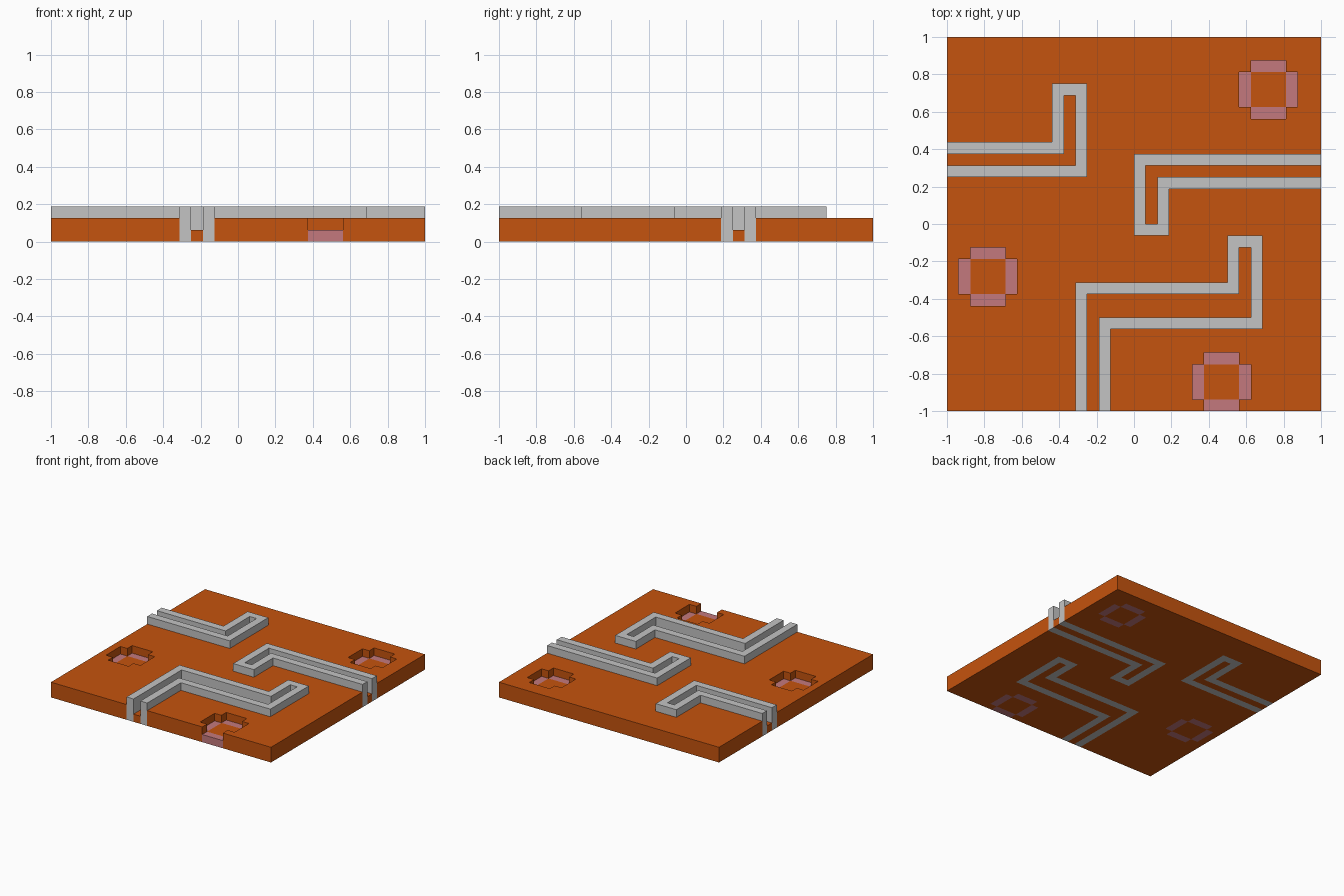
import bpy
import bmesh

if "Cube" in bpy.data.objects:
    bpy.data.objects.remove(bpy.data.objects["Cube"], do_unlink=True)

CELL = 1 / 16          # everything sits on a square grid of this size
EDGE = 16              # board half width in cells
BOARD_TOP, FLOOR_TOP, RAIL_TOP = 2, 1, 3


def material(name, rgb):
    mat = bpy.data.materials.new(name)
    mat.use_nodes = True
    mat.diffuse_color = (*rgb, 1)
    mat.node_tree.nodes["Principled BSDF"].inputs["Base Color"].default_value = (*rgb, 1)
    return mat


orange = material("burnt_orange", (0.56, 0.087, 0.0044))
silver = material("silver_grey", (0.55, 0.55, 0.55))
pink = material("dusty_pink", (0.55, 0.19, 0.205))


def prisms(name, outlines, low, high, mat):
    """Extrude flat outlines, given in cells, into one object."""
    bm = bmesh.new()
    for outline in outlines:
        base = bm.faces.new([bm.verts.new((x * CELL, y * CELL, low * CELL)) for x, y in outline])
        out = bmesh.ops.extrude_face_region(bm, geom=[base], use_keep_orig=True)
        tops = [v for v in out["geom"] if isinstance(v, bmesh.types.BMVert)]
        bmesh.ops.translate(bm, verts=tops, vec=(0, 0, (high - low) * CELL))
    bmesh.ops.recalc_face_normals(bm, faces=bm.faces)
    mesh = bpy.data.meshes.new(name)
    bm.to_mesh(mesh)
    bm.free()
    mesh.materials.append(mat)
    obj = bpy.data.objects.new(name, mesh)
    bpy.context.collection.objects.link(obj)
    return obj


def rect(x0, y0, x1, y1):
    return [(x0, y0), (x1, y0), (x1, y1), (x0, y1)]


def plus(x, y):
    """Five-cell square with its corner cells missing."""
    return [(x + 1, y), (x + 4, y), (x + 4, y + 1), (x + 5, y + 1), (x + 5, y + 4), (x + 4, y + 4),
            (x + 4, y + 5), (x + 1, y + 5), (x + 1, y + 4), (x, y + 4), (x, y + 1), (x + 1, y + 1)]


def past_edge(outline):
    """Push points on the board edge outwards so the cutter breaks through."""
    return [tuple(c * 17 / 16 if abs(c) == EDGE else c for c in p) for p in outline]


# Each channel: outer outline, and inner outline walked in the same direction
channels = {
    "left": ([(-16, 7), (-7, 7), (-7, 12), (-4, 12), (-4, 4), (-16, 4)],
             [(-16, 6), (-6, 6), (-6, 11), (-5, 11), (-5, 5), (-16, 5)]),
    "right": ([(16, 6), (0, 6), (0, -1), (3, -1), (3, 3), (16, 3)],
              [(16, 5), (1, 5), (1, 0), (2, 0), (2, 4), (16, 4)]),
    "front": ([(-5, -16), (-5, -5), (8, -5), (8, -1), (11, -1), (11, -9), (-2, -9), (-2, -16)],
              [(-4, -16), (-4, -6), (9, -6), (9, -2), (10, -2), (10, -8), (-3, -8), (-3, -16)]),
}
pockets = {"back_left": (9, 9), "right": (-15, -7), "front_left": (5, -16)}

# Board with openings for the channels and pockets
board = prisms("board", [rect(-EDGE, -EDGE, EDGE, EDGE)], 0, BOARD_TOP, orange)
holes = [outer for outer, inner in channels.values()] + [plus(*p) for p in pockets.values()]
cutter = prisms("board_cutter", [past_edge(h) for h in holes], -1, RAIL_TOP + 1, orange)
cutter.hide_render = True
cut = board.modifiers.new("openings", "BOOLEAN")
cut.operation = "DIFFERENCE"
cut.solver = "EXACT"
cut.object = cutter
bpy.context.view_layer.objects.active = board
bpy.ops.object.modifier_apply(modifier=cut.name)
bpy.data.objects.remove(cutter, do_unlink=True)

# Raised rails around sunken channel floors
for name, (outer, inner) in channels.items():
    prisms(name + "_rail", [outer + inner[::-1]], 0, RAIL_TOP, silver)
    prisms(name + "_channel_floor", [inner], 0, FLOOR_TOP, orange)

# Sunken pockets: board-coloured centre with four pink strips
for name, (x, y) in pockets.items():
    prisms(name + "_pocket_floor", [rect(x + 1, y + 1, x + 4, y + 4)], 0, FLOOR_TOP, orange)
    strips = [rect(x + 1, y, x + 4, y + 1), rect(x + 1, y + 4, x + 4, y + 5),
              rect(x, y + 1, x + 1, y + 4), rect(x + 4, y + 1, x + 5, y + 4)]
    prisms(name + "_pocket_strips", strips, 0, FLOOR_TOP, pink)
